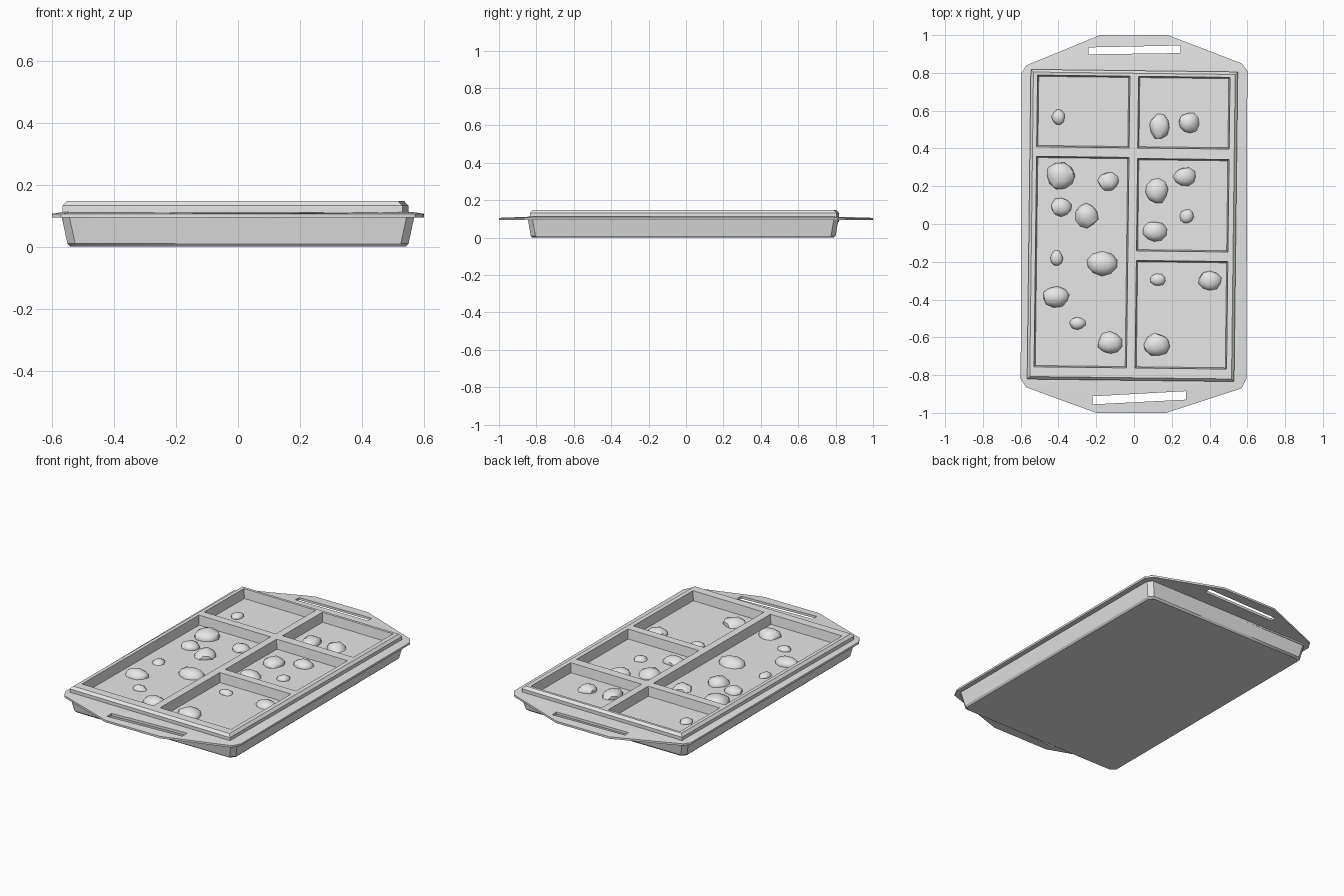
import bpy, bmesh, math, random
from mathutils import Matrix

if "Cube" in bpy.data.objects:
    bpy.data.objects.remove(bpy.data.objects["Cube"])
random.seed(4)

grey = bpy.data.materials.new("plain grey")
grey.use_nodes = True
grey.diffuse_color = (0.8, 0.8, 0.8, 1)
grey.node_tree.nodes["Principled BSDF"].inputs["Base Color"].default_value = (0.8, 0.8, 0.8, 1)


def finish(name, bm):
    bmesh.ops.recalc_face_normals(bm, faces=bm.faces)
    mesh = bpy.data.meshes.new(name)
    bm.to_mesh(mesh)
    bm.free()
    mesh.materials.append(grey)
    ob = bpy.data.objects.new(name, mesh)
    bpy.context.collection.objects.link(ob)
    return ob


def loft(name, rings, turn=0):
    """Closed solid through matching rings, each given as (points, height)."""
    bm = bmesh.new()
    loops = [[bm.verts.new((x, y, z)) for x, y in pts] for pts, z in rings]
    for a, b in zip(loops, loops[1:]):
        for i in range(len(a)):
            j = (i + 1) % len(a)
            bm.faces.new((a[i], a[j], b[j], b[i]))
    bm.faces.new(loops[0])
    bm.faces.new(loops[-1])
    bm.transform(Matrix.Rotation(turn, 4, 'Z'))
    return finish(name, bm)


def rect(x0, x1, y0, y1, grow=0):
    x0, x1, y0, y1 = x0 - grow, x1 + grow, y0 - grow, y1 + grow
    return [(x0, y0), (x1, y0), (x1, y1), (x0, y1)]


def activate(ob):
    bpy.ops.object.select_all(action='DESELECT')
    ob.select_set(True)
    bpy.context.view_layer.objects.active = ob


def cut(ob, cutters):
    activate(ob)
    for c in cutters:
        mod = ob.modifiers.new("cut", 'BOOLEAN')
        mod.operation, mod.solver, mod.object = 'DIFFERENCE', 'EXACT', c
        bpy.ops.object.modifier_apply(modifier=mod.name)
        bpy.data.objects.remove(c)


def smooth(ob, degrees=30):
    activate(ob)
    bpy.ops.object.shade_smooth_by_angle(angle=math.radians(degrees))


def tray_ring(hx, hy, cx=0, cy=-0.015, c=0.025):
    """Chamfered rectangle whose points match the flange outline."""
    x0, x1, y0, y1 = cx - hx, cx + hx, cy - hy, cy + hy
    return [(-0.2, y0), (0.17, y0), (x1 - c, y0), (x1, y0 + c),
            (x1, y1 - c), (x1 - c, y1), (0.18, y1), (-0.18, y1),
            (x0 + c, y1), (x0, y1 - c), (x0, y0 + c), (x0 + c, y0)]


# Tray body with tapered walls, flange with pointed handles, and sunken floor
flange = [(-0.2, -1), (0.17, -1), (0.57, -0.87), (0.595, -0.82),
          (0.6, 0.81), (0.57, 0.85), (0.18, 1), (-0.18, 1),
          (-0.57, 0.84), (-0.595, 0.8), (-0.6, -0.82), (-0.57, -0.865)]
tray = loft("tray", [
    (tray_ring(0.54, 0.805), 0),
    (tray_ring(0.55, 0.815), 0.01),
    (tray_ring(0.568, 0.83), 0.094),
    (flange, 0.094),
    (flange, 0.106),
    (tray_ring(0.56, 0.825), 0.112),
    (tray_ring(0.525, 0.79, -0.005, -0.005), 0.112),
    (tray_ring(0.525, 0.79, -0.005, -0.005), 0.09)])

# Handle slots
slots = [[(-0.24, 0.898), (0.245, 0.905), (0.245, 0.945), (-0.24, 0.935)],
         [(-0.22, -0.955), (0.275, -0.93), (0.275, -0.885), (-0.22, -0.912)]]
cut(tray, [loft("slot_cutter", [(s, 0.05), (s, 0.15)]) for s in slots])
smooth(tray)

# Raised frame with chamfered rim and five tapered compartments
turn = -0.012
outer = (-0.556, 0.54, -0.828, 0.812)
frame = loft("compartment_frame", [
    (rect(*outer), 0.085), (rect(*outer), 0.132), (rect(*outer, -0.014), 0.147)], turn)
left, right = (-0.513, -0.038), (0.022, 0.492)
pockets = [(*left, 0.41, 0.775), (*left, -0.755, 0.345),
           (*right, 0.41, 0.775), (*right, -0.135, 0.34), (*right, -0.755, -0.2)]
cut(frame, [loft("pocket_cutter", [(rect(*p, -0.001), 0.08), (rect(*p, 0.009), 0.16)], turn)
            for p in pockets])
smooth(frame)

# Pebbles resting half sunk in the floor: x, y, half width, half depth
pebbles = [
    (-0.4, 0.565, 0.035, 0.04), (0.135, 0.515, 0.055, 0.068), (0.29, 0.535, 0.055, 0.055),
    (-0.39, 0.255, 0.075, 0.07), (-0.135, 0.225, 0.055, 0.05), (-0.385, 0.09, 0.055, 0.05),
    (-0.25, 0.045, 0.06, 0.065), (-0.41, -0.18, 0.033, 0.04), (-0.17, -0.21, 0.083, 0.063),
    (-0.415, -0.385, 0.07, 0.055), (-0.3, -0.525, 0.043, 0.033), (-0.125, -0.63, 0.066, 0.06),
    (0.12, 0.175, 0.06, 0.068), (0.27, 0.25, 0.06, 0.05), (0.28, 0.04, 0.036, 0.038),
    (0.11, -0.04, 0.065, 0.055), (0.125, -0.295, 0.042, 0.033), (0.4, -0.3, 0.063, 0.05),
    (0.12, -0.64, 0.07, 0.06)]
for i, (x, y, rx, ry) in enumerate(pebbles):
    bm = bmesh.new()
    bmesh.ops.create_icosphere(bm, subdivisions=2, radius=1)
    bm.transform(Matrix.Rotation(random.uniform(0, math.tau), 4, 'Z'))
    for v in bm.verts:
        v.co *= random.uniform(0.92, 1.08)
    bm.transform(Matrix.Translation((x, y, 0.09)) @ Matrix.Diagonal((rx, ry, 0.65 * min(rx, ry), 1)))
    smooth(finish(f"pebble_{i + 1}", bm), 40)
